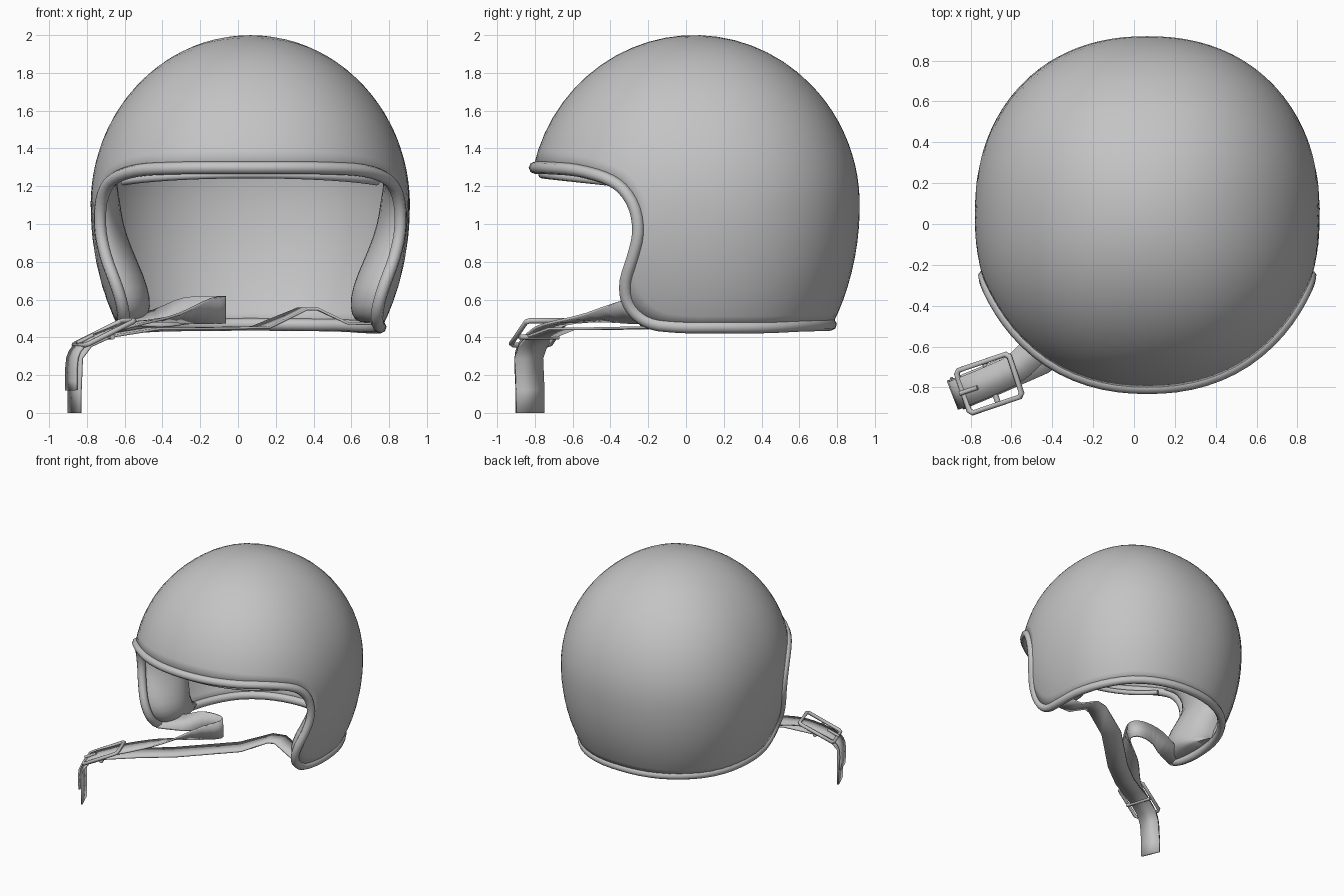
import bpy, bmesh, math
from mathutils import Vector

cube = bpy.data.objects.get("Cube")
if cube:
    bpy.data.objects.remove(cube, do_unlink=True)

grey = bpy.data.materials.new("plain grey")
grey.use_nodes = True
COLOUR = (0.55, 0.55, 0.55, 1)
grey.diffuse_color = COLOUR
grey.node_tree.nodes["Principled BSDF"].inputs["Base Color"].default_value = COLOUR

# Egg-shaped helmet body: stretched more below its widest line, slightly squared in plan
CENTRE = Vector((0.065, 0.045, 1.1))
RX, RY, R_UP, R_DOWN = 0.845, 0.875, 0.9, 1.15
SQUARE = 2.2


def stretch(d, scale=1.0):
    rz = R_UP if d.z > 0 else R_DOWN
    flat = math.hypot(d.x, d.y)
    full = (abs(d.x) ** SQUARE + abs(d.y) ** SQUARE) ** (1 / SQUARE)
    k = flat / full if full > 1e-6 else 1
    return CENTRE + Vector((d.x * RX * k, d.y * RY * k, d.z * rz)) * scale


def direction(angle, z):
    """Unit direction from an angle off the front and a height."""
    w = (z - CENTRE.z) / (R_UP if z > CENTRE.z else R_DOWN)
    h = math.sqrt(1 - w * w)
    a = math.radians(angle)
    return Vector((h * math.sin(a), -h * math.cos(a), w))


def spline(points, steps, closed=False):
    """Catmull-Rom curve through the points."""
    n, out = len(points), []
    pick = (lambda i: points[i % n]) if closed else (lambda i: points[min(max(i, 0), n - 1)])
    for i in range(n if closed else n - 1):
        a, b, c, d = (pick(i + k) for k in (-1, 0, 1, 2))
        for s in range(steps):
            t = s / steps
            out.append(0.5 * (2 * b + (c - a) * t + (2 * a - 5 * b + 4 * c - d) * t * t
                              + (3 * b - a - 3 * c + d) * t ** 3))
    return out if closed else out + [points[-1].copy()]


def finish(obj, angle=50):
    if not obj.data.materials:
        obj.data.materials.append(grey)
    bpy.ops.object.select_all(action="DESELECT")
    obj.select_set(True)
    bpy.context.view_layer.objects.active = obj
    bpy.ops.object.shade_smooth_by_angle(angle=math.radians(angle))


def mesh_object(name, verts, faces, thickness=0.0, offset=-1, angle=50):
    bm = bmesh.new()
    vs = [bm.verts.new(v) for v in verts]
    for f in faces:
        bm.faces.new([vs[i] for i in f])
    bmesh.ops.recalc_face_normals(bm, faces=bm.faces)
    mesh = bpy.data.meshes.new(name)
    bm.to_mesh(mesh)
    bm.free()
    obj = bpy.data.objects.new(name, mesh)
    bpy.context.collection.objects.link(obj)
    if thickness:
        mod = obj.modifiers.new("thickness", "SOLIDIFY")
        mod.thickness, mod.offset = thickness, offset
    finish(obj, angle)


def grid_faces(rows, cols, wrap=False):
    return [(r * cols + c, r * cols + (c + 1) % cols,
             (r + 1) * cols + (c + 1) % cols, (r + 1) * cols + c)
            for r in range(rows - 1) for c in range(cols if wrap else cols - 1)]


def tube(name, points, radius, closed=False):
    curve = bpy.data.curves.new(name, "CURVE")
    curve.dimensions = "3D"
    curve.bevel_depth, curve.bevel_resolution = radius, 2
    curve.use_fill_caps = True
    sp = curve.splines.new("POLY")
    sp.points.add(len(points) - 1)
    for p, co in zip(sp.points, points):
        p.co = (*co, 1)
    sp.use_cyclic_u = closed
    obj = bpy.data.objects.new(name, curve)
    bpy.context.collection.objects.link(obj)
    bpy.ops.object.select_all(action="DESELECT")
    obj.select_set(True)
    bpy.context.view_layer.objects.active = obj
    bpy.ops.object.convert(target="MESH")
    finish(bpy.context.view_layer.objects.active)


# Rim of the helmet, front to back on one side: angle off the front, height
BROW = [(0, 1.3), (15, 1.3), (30, 1.297), (45, 1.285)]
CHEEK = [(57.4, 1.245), (64.5, 1.185), (69, 1.08), (70, 0.95), (67.5, 0.82),
         (64, 0.7), (63.2, 0.6), (65.8, 0.52), (72, 0.467)]
NAPE = [(82.5, 0.45), (100, 0.448), (120, 0.448), (140, 0.457), (160, 0.46), (180, 0.462)]
half = BROW + CHEEK + NAPE
loop = half + [(-a, z) for a, z in half[-2:0:-1]]
rim = [d.normalized() for d in spline([direction(a, z) for a, z in loop], 3, True)]

# Shell: rings spreading from the upper back to the rim
pole = Vector((0, 0.7, 0.71)).normalized()
RINGS = 20
verts = [stretch(pole.slerp(d, r / RINGS)) for r in range(1, RINGS + 1) for d in rim]
n = len(rim)
faces = grid_faces(RINGS, n, True)
top = len(verts)
verts.append(stretch(pole))
faces += [(top, (c + 1) % n, c) for c in range(n)]
mesh_object("shell", verts, faces, 0.02)

# Rolled trim round the whole rim, and a soft brow roll behind it
tube("rim_trim", [stretch(d, 0.99) for d in rim], 0.033, True)
brow = [stretch(direction(a, 1.272 - 0.04 * (a / 56) ** 2), 0.94) for a in range(-56, 57, 4)]
tube("brow_padding", brow, 0.02)


# Cheek pads bulging inward behind each side of the opening
def cheek_front(z):
    for (a0, z0), (a1, z1) in zip(CHEEK, CHEEK[1:]):
        if z1 <= z <= z0:
            return a0 + (a1 - a0) * (z0 - z) / (z0 - z1)
    return CHEEK[0][0]


ROWS, COLS = 19, 15
for side, label in ((1, "left"), (-1, "right")):
    verts = []
    for r in range(ROWS):
        v = 0.5 - 0.5 * math.cos(math.pi * r / (ROWS - 1))
        z = 0.475 + 0.775 * v
        for c in range(COLS):
            u = 0.5 - 0.5 * math.cos(math.pi * c / (COLS - 1))
            bulge = max(0, math.sin(math.pi * u)) ** 0.45 * max(0, math.sin(math.pi * v)) ** 0.2
            depth = (0.255 + 0.075 * math.cos(math.pi * min(1, 1.3 * v))) * bulge
            p = stretch(direction(cheek_front(z) + 2 + 36 * u, z)) - CENTRE
            verts.append(CENTRE + Vector((side * p.x * (0.975 - depth), p.y * (0.97 - 0.2 * depth), p.z)))
    mesh_object(label + "_cheek_pad", verts, grid_faces(ROWS, COLS))


# Flat webbing: each point is x, y, z and the band's tilt in degrees
def strap(name, points, width, steps):
    path = spline([Vector(p) for p in points], steps)
    verts, across = [], Vector((0, 1, 0))
    for i, p in enumerate(path):
        t = path[min(i + 1, len(path) - 1)] - path[max(i - 1, 0)]
        flat = Vector((-t.y, t.x, 0))
        if flat.length > 0.35 * t.xyz.length:
            across = flat.normalized()
        tilt = math.radians(p.w)
        w = across * math.cos(tilt) + Vector((0, 0, math.sin(tilt)))
        verts += [p.xyz - w * width / 2, p.xyz + w * width / 2]
    mesh_object(name, verts, grid_faces(len(path), 2), 0.014, 0, 40)


strap("long_chin_strap", [
    (0.74, -0.03, 0.47, 0), (0.58, -0.04, 0.475, 0), (0.42, -0.03, 0.55, 0),
    (0.34, -0.05, 0.55, 0), (0.12, -0.14, 0.452, 0), (-0.25, -0.5, 0.445, 0),
    (-0.46, -0.66, 0.445, 0), (-0.7, -0.765, 0.405, 0), (-0.81, -0.81, 0.355, 0),
    (-0.858, -0.832, 0.29, 0), (-0.865, -0.825, 0.12, 0), (-0.865, -0.825, 0, 0)], 0.16, 1)
strap("looped_chin_strap", [
    (-0.62, -0.18, 0.485, 15), (-0.43, -0.11, 0.5, 35), (-0.28, -0.07, 0.54, 75),
    (-0.13, -0.06, 0.545, 90), (-0.07, -0.13, 0.545, 90), (-0.16, -0.26, 0.54, 65),
    (-0.36, -0.48, 0.505, 15), (-0.56, -0.69, 0.47, 0), (-0.7, -0.765, 0.425, 0),
    (-0.82, -0.815, 0.37, 0), (-0.877, -0.838, 0.29, 0), (-0.882, -0.832, 0.12, 0)], 0.145, 3)

# Buckle: rounded frame, prong and under-bar
mid = Vector((-0.705, -0.78, 0.415))
along = Vector((-0.25, -0.085, -0.125)).normalized()
across = Vector((0.32, -0.95, 0)).normalized()
lift = along.cross(across)


def on_buckle(a, b, c):
    return mid + along * a + across * b + lift * c


L, W, K = 0.15, 0.11, 0.016
frame = []
for sa, sb in ((1, 1), (-1, 1), (-1, -1), (1, -1)):
    corner = [on_buckle(sa * L, sb * (W - K), 0.01), on_buckle(sa * (L - K), sb * W, 0.01)]
    frame += corner if sa * sb > 0 else corner[::-1]
tube("buckle_frame", frame, 0.014, True)
tube("buckle_prong", [on_buckle(0.06, 0, 0.025), on_buckle(0.16, 0, 0.025)], 0.011)
tube("buckle_bar", [on_buckle(0.0, -W, -0.015), on_buckle(0.0, W, -0.015)], 0.014)
